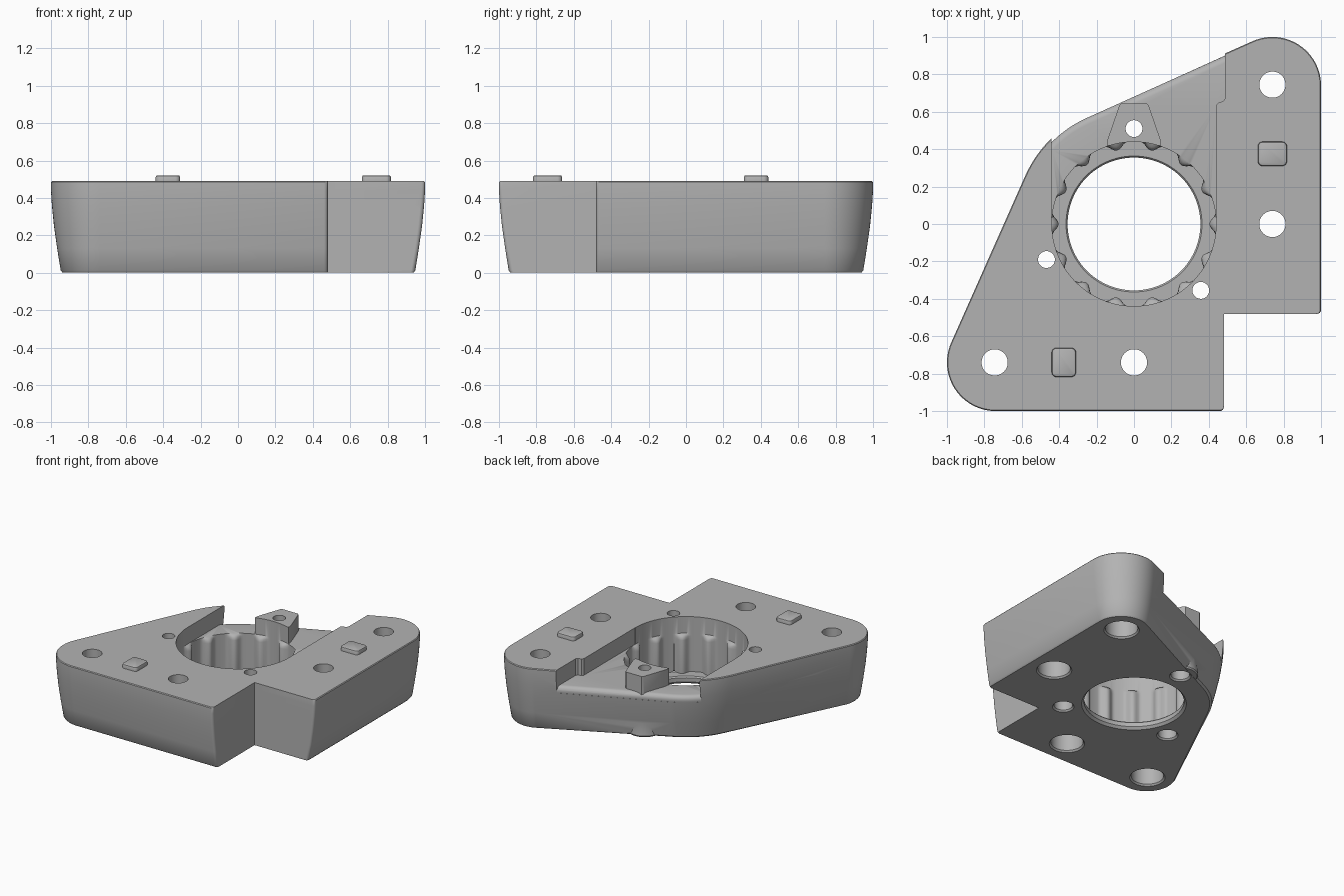
import bpy, bmesh
from math import cos, sin, pi, radians, degrees, acos, sqrt

cube = bpy.data.objects.get("Cube")
if cube:
    bpy.data.objects.remove(cube, do_unlink=True)

TOP, FLOOR = 0.49, 0.36

grey = bpy.data.materials.new("plain_grey")
grey.use_nodes = True
grey.diffuse_color = (0.45, 0.45, 0.45, 1)
grey.node_tree.nodes["Principled BSDF"].inputs["Base Color"].default_value = grey.diffuse_color


def loft(name, rings):
    """Closed solid through rings of equal point count, bottom to top."""
    bm = bmesh.new()
    loops = [[bm.verts.new(p) for p in ring] for ring in rings]
    n = len(loops[0])
    for a, b in zip(loops, loops[1:]):
        for i in range(n):
            j = (i + 1) % n
            bm.faces.new((a[i], a[j], b[j], b[i]))
    bm.faces.new(loops[0][::-1])
    bm.faces.new(loops[-1])
    bmesh.ops.recalc_face_normals(bm, faces=bm.faces)
    mesh = bpy.data.meshes.new(name)
    bm.to_mesh(mesh)
    bm.free()
    mesh.materials.append(grey)
    ob = bpy.data.objects.new(name, mesh)
    bpy.context.collection.objects.link(ob)
    return ob


def prism(name, points, z0, z1):
    return loft(name, [[(x, y, z) for x, y in points] for z in (z0, z1)])


def lathe(name, profile, x=0, y=0, n=48):
    return loft(name, [[(x + r * cos(2 * pi * i / n), y + r * sin(2 * pi * i / n), z)
                        for i in range(n)] for r, z in profile])


def combine(target, tool, operation):
    """Apply a boolean and drop the tool."""
    mod = target.modifiers.new("combine", 'BOOLEAN')
    mod.operation, mod.object, mod.solver = operation, tool, 'EXACT'
    bpy.context.view_layer.objects.active = target
    bpy.ops.object.modifier_apply(modifier=mod.name)
    bpy.data.objects.remove(tool, do_unlink=True)


def smooth(ob):
    bpy.ops.object.select_all(action='DESELECT')
    ob.select_set(True)
    bpy.context.view_layer.objects.active = ob
    bpy.ops.object.shade_smooth_by_angle(angle=radians(32))


def arc(cx, cy, r, a0, a1, n):
    return [(cx + r * cos(radians(a0 + (a1 - a0) * i / n)),
             cy + r * sin(radians(a0 + (a1 - a0) * i / n))) for i in range(n + 1)]


def outline(z, d, extra=0.0):
    """Hull of three discs with a square notch; d draws in the outer walls."""
    c, r, big = 0.74, 0.26 - d, 0.636 - 1.6 * d - extra
    r -= extra
    d += extra
    turn = degrees(acos((big - r) / (c * sqrt(2))))
    pts = arc(c, c, r, 0, 45 + turn, 24)
    pts += arc(0, 0, big, 45 + turn, 225 - turn, 14)
    pts += arc(-c, -c, r, 225 - turn, 270, 24)
    pts += arc(0.46, -0.98 + d, 0.02, -90, 0, 4)
    pts += [(0.48, -0.48)]
    pts += arc(0.98 - d, -0.46, 0.02, -90, 0, 4)
    return [(x, y, z) for x, y in pts]


# main plate, walls drawing in toward the base
LEVELS = [(0, 0.062), (0.012, 0.052), (0.13, 0.033), (0.25, 0.016),
          (0.36, 0.005), (0.44, 0), (0.484, 0)]
plate = loft("mounting_plate", [outline(z, d) for z, d in LEVELS] + [outline(TOP, 0, 0.005)])

# open recess at the back
recess = [(-0.44, 0), (0.44, 0), (0.44, 0.635), (0.452, 0.65), (0.475, 0.655),
          (0.487, 0.67), (0.487, 1.2), (-0.44, 1.2)]
combine(plate, prism("recess_cutter", recess, 0.31, 0.7), 'DIFFERENCE')

# recess floor with a rounded outer rim
rim = [outline(z, d, 0.001) for z, d in LEVELS[1:4]]
for i in range(6):
    a = pi / 2 * i / 5
    z = FLOOR - 0.04 + 0.04 * sin(a)
    rim.append(outline(z, 0.016 - 0.1 * (z - 0.25), 0.001 + 0.04 * (1 - cos(a))))
combine(plate, loft("recess_floor", rim), 'UNION')

# tapered post in the recess and the swelling below it
post = [(-0.145, 0.42), (0.145, 0.42), (0.142, 0.45), (0.078, 0.635),
        (0.066, 0.645), (-0.066, 0.645), (-0.078, 0.635), (-0.142, 0.45)]
combine(plate, prism("post", post, 0.3, TOP - 0.001), 'UNION')
combine(plate, lathe("hole_swelling", [(0.12, 0.001), (0.127, 0.012), (0.11, 0.2)], 0, 0.51), 'UNION')

# central bore with fourteen ribs that round off at the recess floor
RIBS, STEPS = 14, 14
bore = []
for z, depth in [(0.06, 0.036), (0.32, 0.036), (0.338, 0.031), (0.352, 0.018), (0.36, 0), (0.7, 0)]:
    ring = []
    for i in range(RIBS * STEPS):
        t = 2 * pi * i / (RIBS * STEPS)
        r = 0.439 - depth * max(0, cos(RIBS * t))
        ring.append((r * cos(t), r * sin(t), z))
    bore.append(ring)
combine(plate, loft("bore_cutter", bore), 'DIFFERENCE')
opening = [(0.39, -0.02), (0.355, 0.018), (0.355, 0.05), (0.368, 0.065), (0.368, 0.1)]
combine(plate, lathe("opening_cutter", opening, n=96), 'DIFFERENCE')


# stepped screw holes, wide below and narrow above
def screw_hole(x, y, narrow, wide):
    profile = [(wide + 0.02, -0.01), (wide, 0.012), (wide, 0.28), (narrow, 0.281), (narrow, 0.7)]
    combine(plate, lathe("hole_cutter", profile, x, y), 'DIFFERENCE')


for x, y in [(0.74, 0.745), (0.74, 0), (0, -0.74), (-0.745, -0.74)]:
    screw_hole(x, y, 0.07, 0.115)
for x, y in [(0, 0.51), (-0.468, -0.19), (0.357, -0.355)]:
    screw_hole(x, y, 0.045, 0.066)
smooth(plate)


# raised locating pads
def pad(name, x, y, w, h):
    rings = []
    for z, inset in [(TOP - 0.005, 0), (0.512, 0), (0.518, 0.003), (0.521, 0.009)]:
        a, b, r = w / 2 - 0.025, h / 2 - 0.025, 0.025 - inset
        pts = []
        for k, (sx, sy) in enumerate([(1, 1), (-1, 1), (-1, -1), (1, -1)]):
            pts += arc(x + sx * a, y + sy * b, r, 90 * k, 90 * k + 90, 6)
        rings.append([(px, py, z) for px, py in pts])
    smooth(loft(name, rings))


pad("left_locating_pad", 0.74, 0.375, 0.155, 0.13)
pad("front_locating_pad", -0.375, -0.74, 0.13, 0.155)
